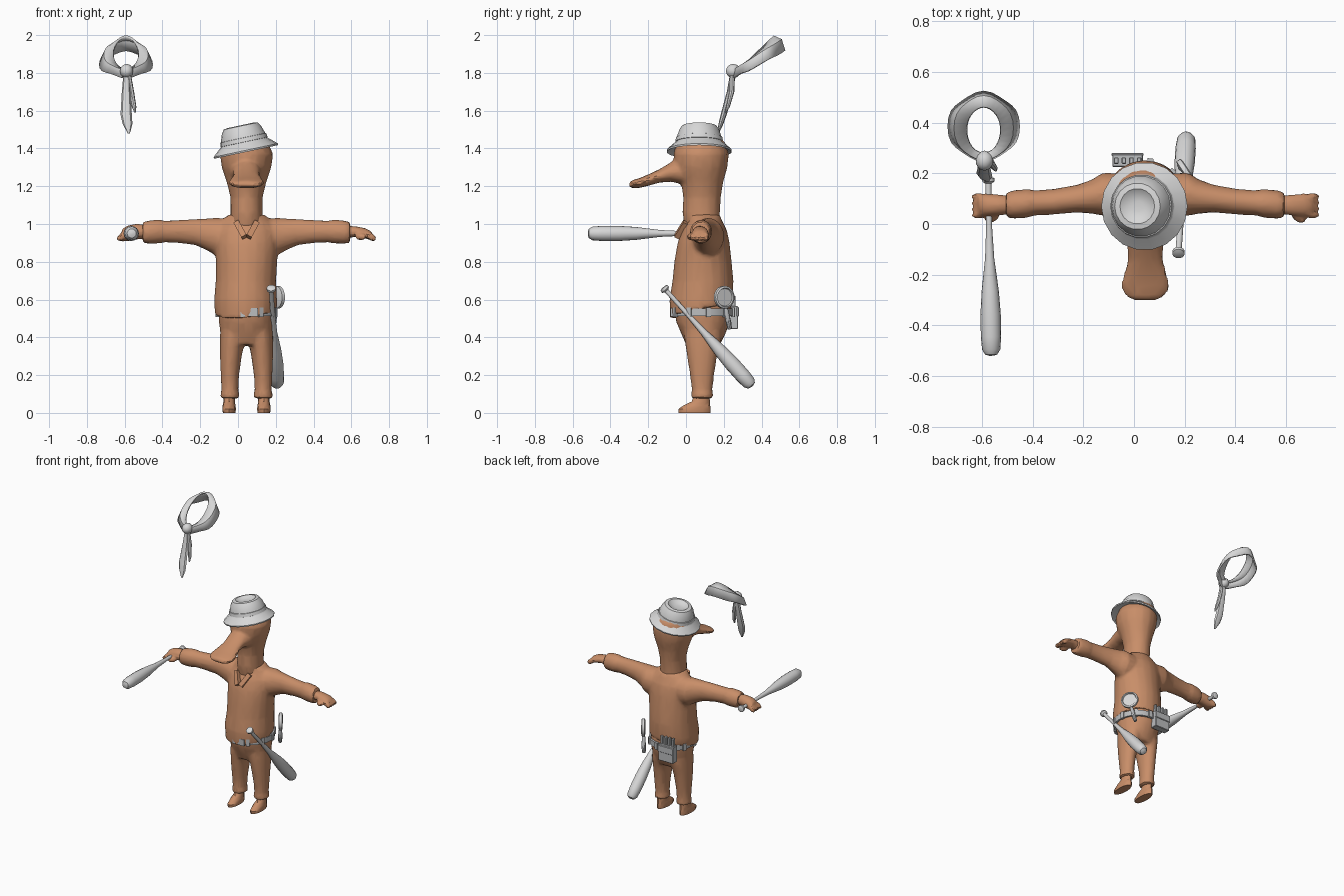
import bpy, bmesh
from math import sin, cos, pi, radians
from mathutils import Vector, Matrix

if "Cube" in bpy.data.objects:
    bpy.data.objects.remove(bpy.data.objects["Cube"])

MID = 0.045  # body centre line


def material(name, rgb):
    m = bpy.data.materials.new(name)
    m.use_nodes = True
    m.diffuse_color = (*rgb, 1)
    m.node_tree.nodes["Principled BSDF"].inputs["Base Color"].default_value = (*rgb, 1)
    return m


BROWN = material("clay brown", (0.58, 0.27, 0.14))
PALE = material("pale grey", (0.68, 0.68, 0.68))
GREY = material("belt grey", (0.5, 0.51, 0.52))


def finish(name, bm, mat, angle=35):
    bmesh.ops.recalc_face_normals(bm, faces=bm.faces)
    me = bpy.data.meshes.new(name)
    bm.to_mesh(me)
    bm.free()
    me.materials.append(mat)
    ob = bpy.data.objects.new(name, me)
    bpy.context.collection.objects.link(ob)
    shade(ob, angle)
    return ob


def shade(ob, angle):
    bpy.ops.object.select_all(action='DESELECT')
    ob.select_set(True)
    bpy.context.view_layer.objects.active = ob
    bpy.ops.object.shade_smooth_by_angle(angle=radians(angle))


def fuse(ob, voxel=0.012, keep=0.2):
    """Melt overlapping volumes into one faceted skin."""
    mat = ob.data.materials[0]
    r = ob.modifiers.new("Fuse", 'REMESH')
    r.mode, r.voxel_size = 'VOXEL', voxel
    s = ob.modifiers.new("Soften", 'SMOOTH')
    s.iterations = 4
    d = ob.modifiers.new("Facets", 'DECIMATE')
    d.ratio = keep
    bpy.context.view_layer.update()
    dg = bpy.context.evaluated_depsgraph_get()
    me = bpy.data.meshes.new_from_object(ob.evaluated_get(dg))
    ob.modifiers.clear()
    ob.data = me
    me.materials.clear()
    me.materials.append(mat)
    shade(ob, 25)


def loft(bm, axis, rings, n=16):
    """Each ring: position on axis, two centre coordinates, two radii."""
    loops = []
    for p, c, d, rc, rd in rings:
        loop = []
        for i in range(n):
            t = 2 * pi * i / n
            u, v = c + rc * cos(t), d + rd * sin(t)
            co = {'x': (p, u, v), 'y': (u, p, v), 'z': (u, v, p)}[axis]
            loop.append(bm.verts.new(co))
        loops.append(loop)
    for a, b in zip(loops, loops[1:]):
        for i in range(n):
            j = (i + 1) % n
            bm.faces.new((a[i], a[j], b[j], b[i]))
    bm.faces.new(loops[0])
    bm.faces.new(loops[-1])


def blob(bm, centre, size, turn=Matrix()):
    m = Matrix.Translation(centre) @ turn @ Matrix.Diagonal((*size, 1))
    bmesh.ops.create_icosphere(bm, subdivisions=2, radius=1, matrix=m)


def box(bm, centre, size, turn=Matrix()):
    m = Matrix.Translation(centre) @ turn @ Matrix.Diagonal((*size, 1))
    bmesh.ops.create_cube(bm, size=1, matrix=m)


def lathe(name, profile, matrix, mat, n=20):
    bm = bmesh.new()
    loft(bm, 'z', [(z, 0, 0, r, r) for r, z in profile], n)
    bm.transform(matrix)
    return finish(name, bm, mat)


def aim(start, end):
    d = Vector(end) - Vector(start)
    return Matrix.Translation(start) @ d.to_track_quat('Z', 'Y').to_matrix().to_4x4()


# Head, neck and bill
bm = bmesh.new()
loft(bm, 'z', [(0.95, MID, .09, .09, .09), (1.06, MID, .08, .085, .1), (1.14, MID, .085, .085, .1),
               (1.22, MID, .085, .105, .112), (1.3, MID, .08, .132, .14), (1.37, MID, .08, .142, .148),
               (1.43, .04, .08, .12, .13), (1.48, .03, .08, .07, .08)])
loft(bm, 'y', [(.02, MID, 1.275, .09, .075), (-.08, MID, 1.275, .073, .052), (-.14, MID, 1.255, .07, .036),
               (-.2, MID, 1.232, .088, .03), (-.25, MID, 1.216, .1, .026),
               (-.285, MID, 1.21, .08, .022), (-.3, MID, 1.207, .05, .016)])
fuse(finish("head_and_bill", bm, BROWN))

# Jacket with sleeves
bm = bmesh.new()
loft(bm, 'z', [(.535, .042, .08, .165, .165), (.6, .04, .08, .167, .168), (.7, .042, .09, .16, .162),
               (.8, MID, .09, .163, .152), (.9, MID, .093, .168, .138), (.97, MID, .098, .16, .118),
               (1.02, MID, .1, .13, .09), (1.05, MID, .09, .095, .09)], 20)
for v in bm.verts:  # slanted hem, lower at the front and right
    if v.co.z < .54:
        v.co.z += .2 * (v.co.y - .08) + .1 * (v.co.x - MID)
for s in (1, -1):
    arm = [(.08, .11, .93, .09, .1), (.17, .118, .935, .085, .098), (.21, .108, .945, .068, .085),
           (.27, .1, .957, .055, .07), (.36, .088, .96, .051, .061), (.44, .083, .96, .05, .058),
           (.46, .082, .96, .057, .064), (.52, .077, .957, .057, .062), (.55, .075, .955, .05, .055)]
    loft(bm, 'x', [(MID + s * d, *rest) for d, *rest in arm])
fuse(finish("jacket", bm, BROWN))

# Front opening and collar flaps
bm = bmesh.new()
box(bm, (.062, -.058, .73), (.012, .008, .3), Matrix.Rotation(-.12, 4, 'X'))
for s in (1, -1):
    box(bm, (MID + s * .032, -.025, .97), (.03, .03, .1),
        Matrix.Rotation(s * .5, 4, 'Y') @ Matrix.Rotation(-.5, 4, 'X'))
finish("collar_and_placket", bm, BROWN)

# Hands: an open left hand and a gripping right fist
for side, s in (("left", 1), ("right", -1)):
    bm = bmesh.new()
    thick = .028 if s > 0 else .042
    loft(bm, 'x', [(MID + s * .52, .075, .957, .035, .035), (MID + s * .58, .075, .96, .042, thick),
                   (MID + s * .63, .075, .95, .046, thick), (MID + s * .66, .075, .94, .04, thick * .8)], 12)
    for i in range(4):
        blob(bm, (MID + s * .66, .036 + i * .024, .932), (.032, .015, .02), Matrix.Rotation(s * .6, 4, 'Y'))
    blob(bm, (MID + s * .605, .026, .932), (.032, .02, .02), Matrix.Rotation(s * -.5, 4, 'Z'))
    fuse(finish(side + "_hand", bm, BROWN), .008, .25)

# Trousers with cuffs
bm = bmesh.new()
loft(bm, 'z', [(.36, MID, .09, .125, .09), (.42, MID, .092, .138, .118), (.48, MID, .09, .147, .142),
               (.56, MID, .088, .15, .152), (.62, MID, .088, .14, .14)], 20)
for s in (1, -1):
    x = MID + s * .088
    loft(bm, 'z', [(.075, x, .085, .05, .058), (.1, x, .085, .052, .06), (.115, x, .085, .045, .054),
                   (.2, x, .085, .049, .064), (.3, x - s * .005, .085, .058, .08),
                   (.4, x - s * .015, .09, .068, .1), (.46, x - s * .02, .09, .07, .1)])
fuse(finish("trousers", bm, BROWN))

# Shoes
for side, s in (("left", 1), ("right", -1)):
    bm = bmesh.new()
    x = MID + s * .092
    loft(bm, 'z', [(0, x, .045, .033, .085), (.02, x, .045, .036, .086), (.04, x, .058, .034, .07),
                   (.06, x, .078, .03, .048), (.1, x, .085, .03, .04)], 12)
    finish(side + "_shoe", bm, BROWN)

# Bucket hat, tilted sideways
tilt = Matrix.Translation((.038, .07, 1.405)) @ Matrix.Rotation(radians(-12), 4, 'Y')
lathe("hat", [(.11, .0), (.172, -.024), (.174, -.015), (.132, .022), (.124, .03), (.118, .06),
              (.106, .095), (.092, .116), (.07, .12), (.05, .105), (.02, .1)], tilt, PALE, 18)
lathe("hat_band", [(.123, .028), (.128, .03), (.124, .052), (.116, .054)], tilt, PALE, 18)

# Two clubs, one held and one hung from the belt
club = [(.012, 0), (.024, .004), (.024, .018), (.012, .026), (.012, .2), (.018, .32),
        (.034, .45), (.04, .54), (.04, .63), (.036, .68), (.024, .7), (.008, .705)]
lathe("held_club", club, aim((-.575, .185, .95), (-.563, -.52, .95)), PALE, 16)
lathe("hip_club", club, aim((.175, -.12, .665), (.208, .36, .13)), PALE, 16)

# Belt with loops and buckle
bm = bmesh.new()
loft(bm, 'z', [(z, MID + .003, .088, .157, .162) for z in (.512, .552)], 28)
finish("belt", bm, GREY)
bm = bmesh.new()
for i in range(10):
    t = 2 * pi * (i + .3) / 10
    box(bm, (MID + .157 * cos(t), .088 + .163 * sin(t), .532), (.018, .024, .05), Matrix.Rotation(t, 4, 'Z'))
box(bm, (.08, -.075, .532), (.05, .014, .046))
finish("belt_loops", bm, GREY)

# Back pouch with small tools poking out
bm = bmesh.new()
box(bm, (-.025, .25, .505), (.12, .05, .12))
box(bm, (-.025, .274, .535), (.126, .012, .05))
for i in range(4):
    box(bm, (-.07 + i * .03, .25, .59), (.018, .025, .06))
bmesh.ops.bevel(bm, geom=bm.edges[:], offset=.003, segments=1, affect='EDGES')
finish("back_pouch", bm, GREY)

# Round hand lens on the left hip
face = aim((.197, .195, .612), (.28, .25, .612))
lathe("lens_rim", [(.05, 0), (.06, .004), (.06, .022), (.05, .026), (.046, .018)], face, PALE, 24)
lathe("lens_handle", [(.008, 0), (.012, .01), (.015, .08), (.012, .115)],
      aim((.2, .21, .555), (.18, .235, .43)), GREY, 10)

# Neckerchief: collar ring floating above
bm = bmesh.new()
n, rows = 28, []
for i in range(n):
    t = 2 * pi * i / n
    c, s = cos(t), sin(t)
    wave = .006 * sin(5 * t)
    inner = Vector((-.593 + .068 * c, .372 + .092 * s, 1.91 + .088 * s))
    outer = Vector((-.593 + .143 * c, .385 + .135 * s + wave, 1.845 + .068 * s + wave))
    mid = (inner + outer) / 2 + Vector((.012 * c, .012 * s, .02))
    rows.append([bm.verts.new(p) for p in (inner, mid, outer)])
for i in range(n):
    a, b = rows[i], rows[(i + 1) % n]
    for k in range(2):
        bm.faces.new((a[k], b[k], b[k + 1], a[k + 1]))
ring = finish("neckerchief_ring", bm, PALE)
ring.modifiers.new("Thickness", 'SOLIDIFY').thickness = .012

# Neckerchief knot and tails
bm = bmesh.new()
blob(bm, (-.59, .25, 1.81), (.036, .04, .038))
finish("neckerchief_knot", bm, PALE)
bm = bmesh.new()
loft(bm, 'z', [(1.8, -.59, .25, .016, .016), (1.7, -.592, .232, .023, .016), (1.58, -.592, .2, .03, .016),
               (1.53, -.585, .185, .026, .013), (1.48, -.578, .17, .006, .005)], 8)
loft(bm, 'z', [(1.8, -.58, .245, .012, .014), (1.7, -.565, .242, .015, .014),
               (1.62, -.55, .222, .012, .01), (1.59, -.545, .21, .004, .004)], 8)
finish("neckerchief_tails", bm, PALE)
